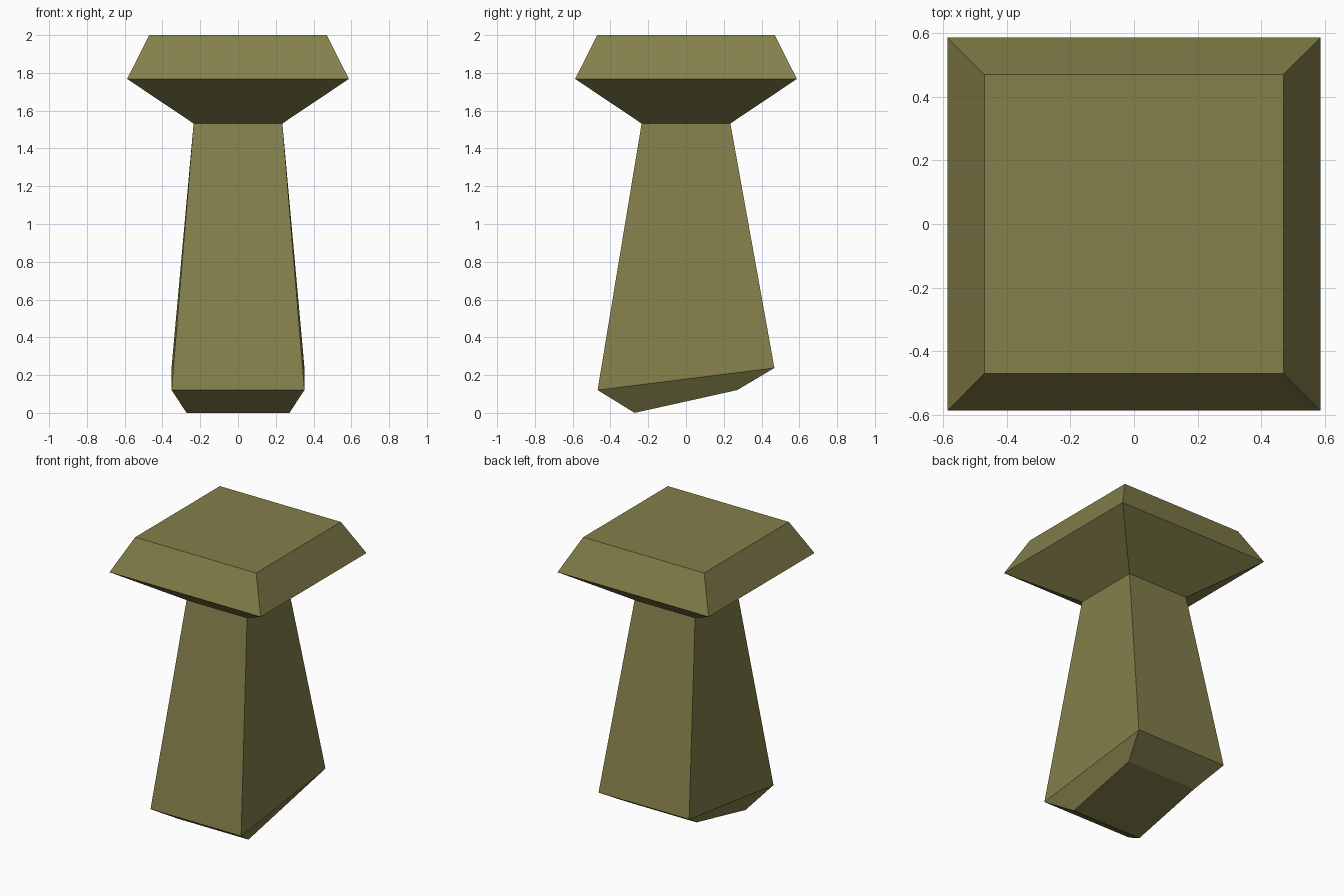
import bpy, bmesh

if "Cube" in bpy.data.objects:
    bpy.data.objects.remove(bpy.data.objects["Cube"])

olive = bpy.data.materials.new("olive")
olive.diffuse_color = (0.23, 0.215, 0.07, 1)
olive.use_nodes = True
olive.node_tree.nodes["Principled BSDF"].inputs["Base Color"].default_value = olive.diffuse_color


def loft(name, rings, cap_start=False, cap_end=False):
    """Skin rectangular rings given as (half x, half y, front z, back z), from bottom to top."""
    bm = bmesh.new()
    loops = [[bm.verts.new(p) for p in
              ((-x, -y, zf), (x, -y, zf), (x, y, zb), (-x, y, zb))]
             for x, y, zf, zb in rings]
    for low, high in zip(loops, loops[1:]):
        for i in range(4):
            j = (i + 1) % 4
            bm.faces.new((low[i], low[j], high[j], high[i]))
    if cap_start:
        bm.faces.new(loops[0][::-1])
    if cap_end:
        bm.faces.new(loops[-1])
    mesh = bpy.data.meshes.new(name)
    bm.to_mesh(mesh)
    bm.free()
    mesh.materials.append(olive)
    obj = bpy.data.objects.new(name, mesh)
    bpy.context.collection.objects.link(obj)
    return obj


# Tapered stem with a slanted, chamfered foot
neck = (0.235, 0.235, 1.532, 1.532)
loft("stem", [(0.272, 0.272, 0.0, 0.121),
              (0.352, 0.468, 0.121, 0.238),
              neck], cap_start=True)

# Flared square cap with a bevelled top
loft("cap", [neck,
             (0.587, 0.587, 1.768, 1.768),
             (0.470, 0.470, 2.0, 2.0)], cap_end=True)
